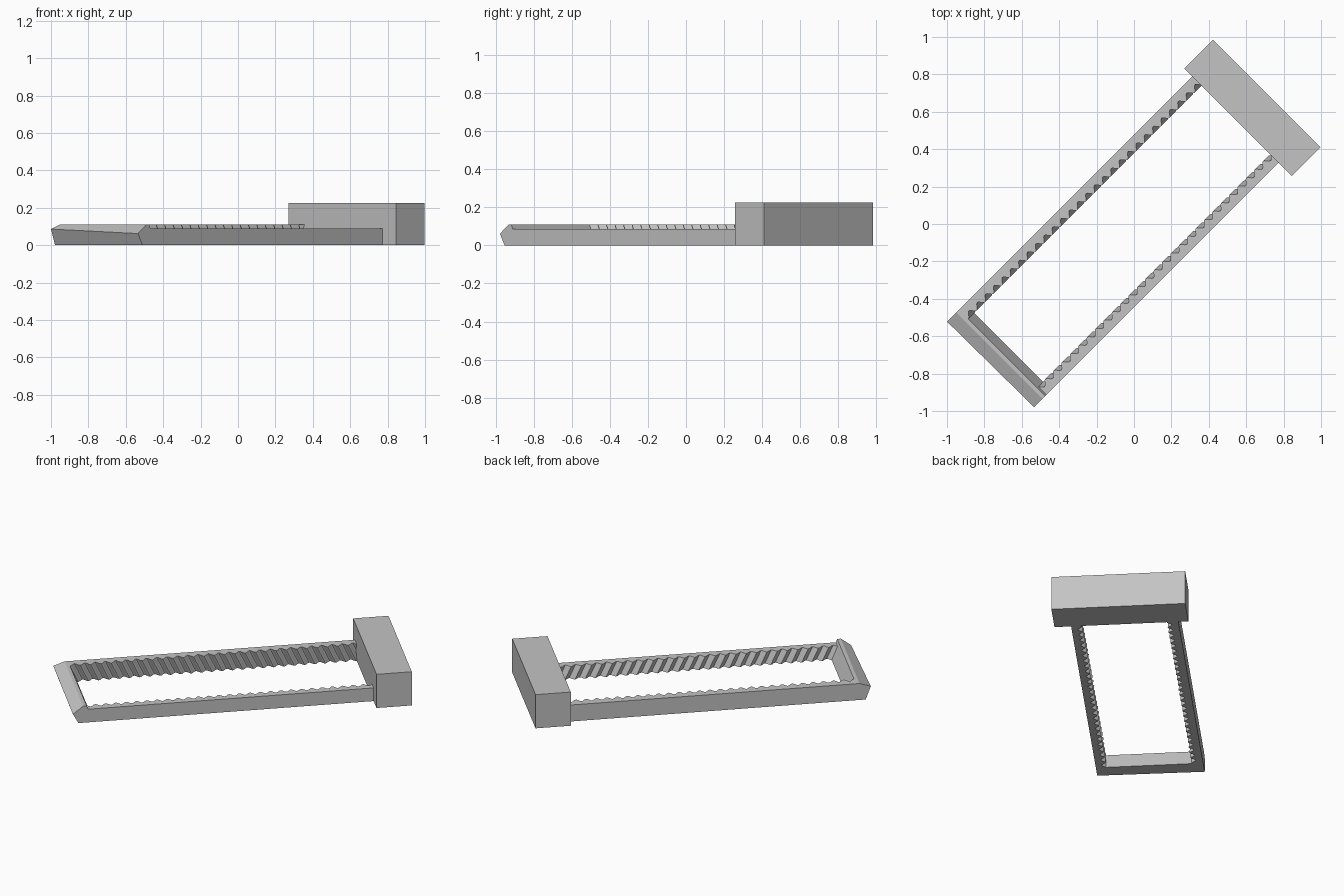
import bpy, bmesh, math
from mathutils import Matrix

if "Cube" in bpy.data.objects:
    bpy.data.objects.remove(bpy.data.objects["Cube"])

# The part is laid out along u (length) and v (width), then turned 45 degrees
TURN = Matrix.Rotation(math.radians(45), 4, 'Z')
HEAD_U = 0.778

grey = bpy.data.materials.new("light_grey")
grey.diffuse_color = (0.55, 0.55, 0.55, 1)
grey.use_nodes = True
grey.node_tree.nodes["Principled BSDF"].inputs["Base Color"].default_value = grey.diffuse_color


def loft(name, ring_a, ring_b, smooth=False):
    """Solid between two matching closed outlines."""
    bm = bmesh.new()
    a = [bm.verts.new(p) for p in ring_a]
    b = [bm.verts.new(p) for p in ring_b]
    n = len(a)
    bm.faces.new(a[::-1])
    bm.faces.new(b)
    for i in range(n):
        j = (i + 1) % n
        bm.faces.new((a[i], a[j], b[j], b[i]))
    bmesh.ops.recalc_face_normals(bm, faces=bm.faces)
    bm.transform(TURN)
    mesh = bpy.data.meshes.new(name)
    bm.to_mesh(mesh)
    bm.free()
    mesh.materials.append(grey)
    obj = bpy.data.objects.new(name, mesh)
    bpy.context.collection.objects.link(obj)
    if smooth:
        bpy.ops.object.select_all(action='DESELECT')
        obj.select_set(True)
        bpy.context.view_layer.objects.active = obj
        bpy.ops.object.shade_smooth_by_angle(angle=math.radians(40))
    return obj


def toothed_rail(name, outer, tip, root, height, teeth=28, steps=8):
    """Rail with slanted rounded teeth along its inner edge."""
    u0, u1, slant = -0.985, HEAD_U + 0.01, 0.05 * height / 0.11

    def outline(z, shift):
        pts = [(u1 + 0.06, outer, z), (-1.0, outer, z)]
        for i in range(teeth * steps + 1):
            t = i / (teeth * steps)
            wave = 0.5 + 0.5 * math.cos(2 * math.pi * teeth * t)
            pts.append((u0 + (u1 - u0) * t + shift, root + (tip - root) * wave, z))
        return pts

    return loft(name, outline(0, slant), outline(height, 0), True)


# Block at the end of the frame
head = [(HEAD_U, -0.415), (0.995, -0.415), (0.995, 0.398), (HEAD_U, 0.398)]
loft("head_block", [(u, v, 0) for u, v in head], [(u, v, 0.225) for u, v in head])

# Two side rails, the right one slightly lower
toothed_rail("left_rail", 0.338, 0.267, 0.296, 0.11)
toothed_rail("right_rail", -0.314, -0.25, -0.277, 0.088)


# Wedge-nosed bar joining the rails, its nose dropping toward the right
def bar_section(v, bottom_u, nose_u, nose_z):
    profile = [(bottom_u, 0), (nose_u, nose_z), (-1.007, 0.11), (-0.985, 0.11), (-0.94, 0)]
    return [(u, v, z) for u, z in profile]


loft("nose_bar", bar_section(0.338, -1.045, -1.076, 0.086),
     bar_section(-0.314, -1.036, -1.07, 0.062))
